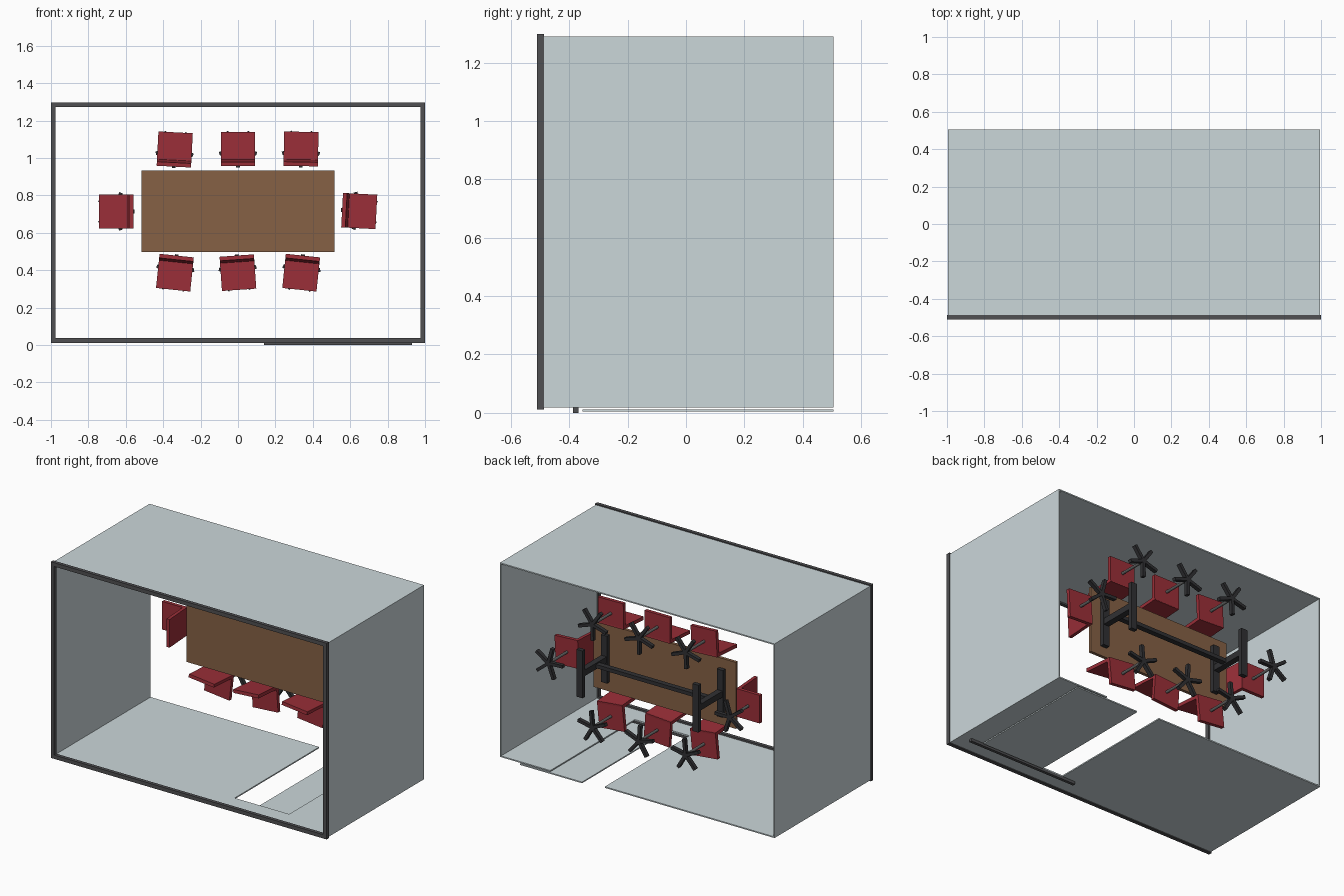
import bpy, bmesh
from math import radians
from mathutils import Matrix, Vector

if "Cube" in bpy.data.objects:
    bpy.data.objects.remove(bpy.data.objects["Cube"])


def material(name, r, g, b):
    m = bpy.data.materials.new(name)
    m.diffuse_color = (r, g, b, 1)
    m.use_nodes = True
    m.node_tree.nodes["Principled BSDF"].inputs["Base Color"].default_value = m.diffuse_color
    return m


GLASS = material("pale_glass", 0.60, 0.68, 0.70)
FRAME = material("dark_frame", 0.08, 0.08, 0.085)
BLACK = material("black_metal", 0.03, 0.03, 0.033)
STEEL = material("steel", 0.12, 0.12, 0.12)
WOOD = material("wood", 0.24, 0.12, 0.06)
RED = material("red_fabric", 0.33, 0.028, 0.04)


def finish(name, bm, mat, matrix=None):
    me = bpy.data.meshes.new(name)
    bm.to_mesh(me)
    bm.free()
    me.materials.append(mat)
    ob = bpy.data.objects.new(name, me)
    bpy.context.collection.objects.link(ob)
    if matrix:
        ob.matrix_world = matrix
    return ob


def add_box(bm, x, y, z, rot=None):
    # box from (min, max) ranges, optionally rotated about the local origin
    size = Matrix.Diagonal((x[1] - x[0], y[1] - y[0], z[1] - z[0], 1))
    mid = Matrix.Translation((sum(x) / 2, sum(y) / 2, sum(z) / 2))
    bmesh.ops.create_cube(bm, size=1, matrix=(rot or Matrix()) @ mid @ size)


def box(name, mat, x, y, z, matrix=None, rot=None):
    bm = bmesh.new()
    add_box(bm, x, y, z, rot)
    return finish(name, bm, mat, matrix)


# The room's own "up" direction points to -y; its foot is at y = 0.505.
WALL_Y = (-0.487, 0.505)

# glass walls
box("left_wall", GLASS, (-0.995, -0.987), WALL_Y, (0.018, 1.29))
box("right_wall", GLASS, (0.987, 0.995), WALL_Y, (0.018, 1.29))
box("far_wall", GLASS, (-0.987, 0.987), WALL_Y, (1.282, 1.29))

# door side wall: two panels and a header around the doorway
door_wall = bmesh.new()
add_box(door_wall, (-0.987, 0.235), WALL_Y, (0.018, 0.026))
add_box(door_wall, (0.63, 0.987), WALL_Y, (0.018, 0.026))
add_box(door_wall, (0.235, 0.63), (-0.487, -0.37), (0.018, 0.026))
finish("door_wall", door_wall, GLASS)

# sliding door and its rail
box("sliding_door", GLASS, (0.40, 0.85), (-0.355, 0.505), (0.004, 0.012))
box("door_rail", FRAME, (0.14, 0.93), (-0.387, -0.368), (0, 0.018))

# rectangular rim along the top of the walls
rim = bmesh.new()
FY = (-0.51, -0.487)
for x in ((-1, -0.975), (0.975, 1)):
    add_box(rim, x, FY, (0.012, 1.297))
for z in ((0.012, 0.037), (1.272, 1.297)):
    add_box(rim, (-0.975, 0.975), FY, z)
finish("top_rim", rim, FRAME)

# table
box("table_top", WOOD, (-0.517, 0.515), (0.203, 0.223), (0.498, 0.933))
legs = bmesh.new()
for x in (-0.42, 0.42):
    add_box(legs, (x - 0.022, x + 0.022), (0.475, 0.503), (0.56, 0.87))   # foot
    add_box(legs, (x - 0.022, x + 0.022), (0.223, 0.25), (0.56, 0.87))    # bearer
    add_box(legs, (x - 0.02, x + 0.02), (0.25, 0.475), (0.695, 0.735))    # post
add_box(legs, (-0.40, 0.40), (0.325, 0.36), (0.703, 0.727))               # stretcher
finish("table_frame", legs, BLACK)


def chair(n, x, z, angle):
    m = Matrix.Translation((x, 0, z)) @ Matrix.Rotation(radians(angle), 4, 'Y')
    # seat pad and slightly reclined backrest
    box(f"seat_{n}", RED, (-0.092, 0.092), (0.275, 0.298), (-0.085, 0.085), m)
    hinge = Vector((0, 0.298, -0.072))
    lean = Matrix.Translation(hinge) @ Matrix.Rotation(radians(-4), 4, 'X').inverted()
    tip = lean @ Vector((0, -0.2, 0))
    if tip.z > hinge.z:
        lean = Matrix.Translation(hinge) @ Matrix.Rotation(radians(-4), 4, 'X')
    box(f"backrest_{n}", RED, (-0.092, 0.092), (-0.208, 0), (-0.012, 0.010), m, lean)
    # gas column
    bm = bmesh.new()
    bmesh.ops.create_cone(bm, cap_ends=True, segments=12, radius1=0.009, radius2=0.009,
                          depth=0.2, matrix=Matrix.Translation((0, 0.387, 0))
                          @ Matrix.Rotation(radians(90), 4, 'X'))
    finish(f"column_{n}", bm, STEEL, m)
    # five-armed star foot
    bm = bmesh.new()
    for k in range(5):
        add_box(bm, (-0.010, 0.010), (0.470, 0.495), (-0.105, 0),
                Matrix.Rotation(radians(72 * k), 4, 'Y'))
    finish(f"star_foot_{n}", bm, BLACK, m)


# position on the plan and turn of each chair
CHAIRS = [(-0.338, 1.052, 3), (0, 1.055, 0), (0.337, 1.055, 1),
          (-0.658, 0.714, -90), (0.655, 0.716, 93),
          (-0.338, 0.38, 186), (0, 0.38, 176), (0.337, 0.38, 186)]
for i, c in enumerate(CHAIRS, 1):
    chair(i, *c)
